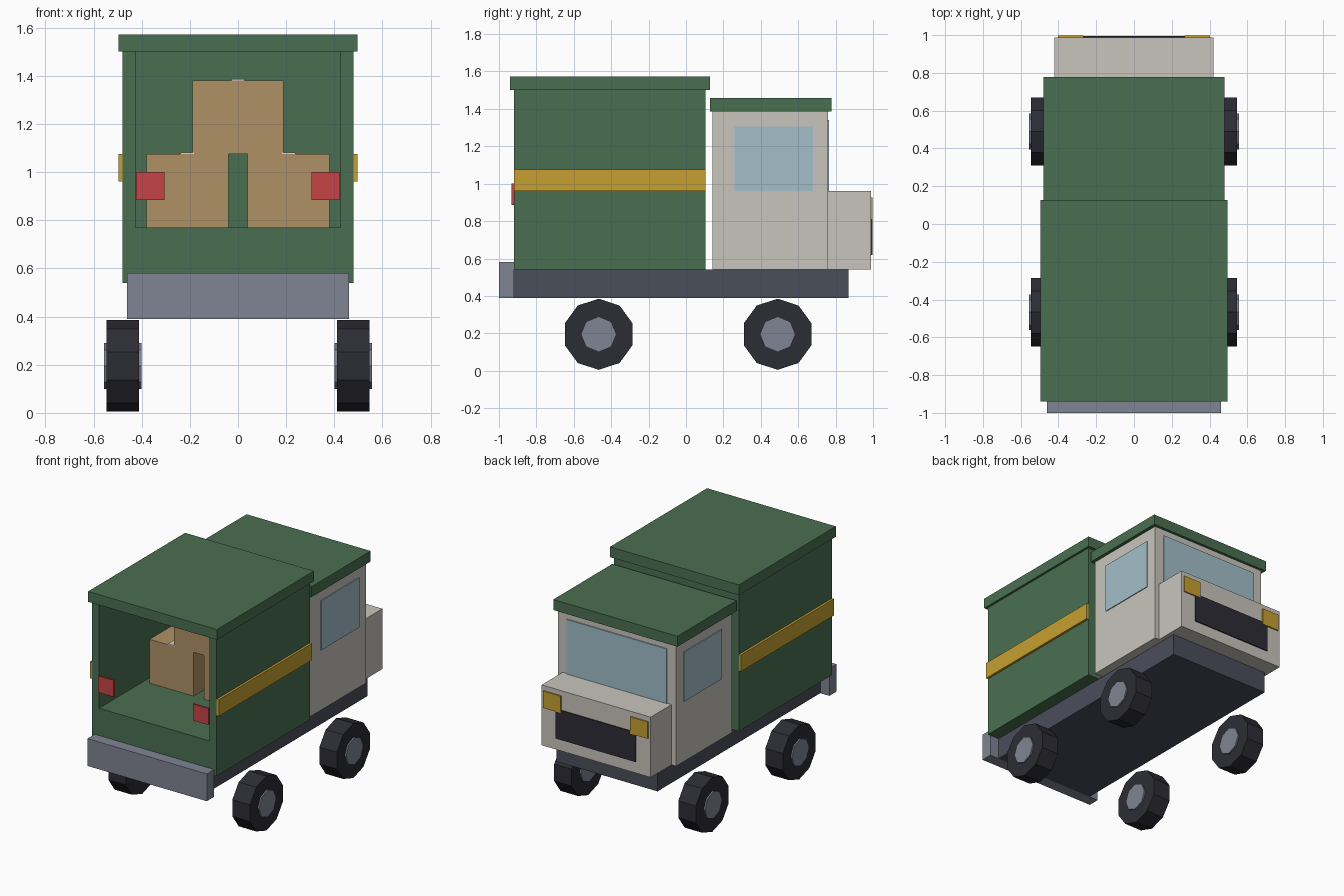
import bpy
import math

if "Cube" in bpy.data.objects:
    bpy.data.objects.remove(bpy.data.objects["Cube"], do_unlink=True)


def material(name, rgb):
    """Flat colour given as 0-255 display values, stored linear."""
    lin = [((c / 255 + 0.055) / 1.055) ** 2.4 for c in rgb] + [1.0]
    m = bpy.data.materials.new(name)
    m.use_nodes = True
    m.diffuse_color = lin
    bsdf = next(n for n in m.node_tree.nodes if n.type == "BSDF_PRINCIPLED")
    bsdf.inputs["Base Color"].default_value = lin
    return m


green = material("green_paint", (74, 111, 81))
gold = material("gold_paint", (199, 160, 50))
cream = material("cream_paint", (201, 197, 189))
slate = material("chassis_slate", (74, 78, 90))
steel = material("steel_grey", (127, 133, 147))
black = material("rubber_black", (44, 44, 53))
glass = material("window_blue", (163, 191, 202))
red = material("tail_red", (198, 68, 70))
card = material("cardboard", (176, 145, 102))
tape = material("tape_white", (218, 214, 205))


def box(name, x, y, z, mat):
    """Box from (min, max) ranges on each axis."""
    bpy.ops.mesh.primitive_cube_add(size=1)
    ob = bpy.context.object
    ob.name = name
    ob.location = [(a + b) / 2 for a, b in (x, y, z)]
    ob.scale = [b - a for a, b in (x, y, z)]
    bpy.ops.object.transform_apply(location=True, rotation=False, scale=True)
    if mat:
        ob.data.materials.append(mat)
    return ob


def wide(name, half, y, z, mat):
    """Box centred on x = 0."""
    return box(name, (-half, half), y, z, mat)


def pair(name, x, y, z, mat):
    """Box on both sides of the truck."""
    for side, s in (("left", 1), ("right", -1)):
        box(f"{side}_{name}", sorted((s * x[0], s * x[1])), y, z, mat)


def disc(name, sides, radius, width, loc, mat):
    """Faceted cylinder along x with a corner at the top."""
    bpy.ops.mesh.primitive_cylinder_add(vertices=sides, radius=radius, depth=width)
    ob = bpy.context.object
    ob.name = name
    ob.rotation_euler = (math.pi / 2, 0, math.pi / 2)
    ob.location = loc
    ob.data.materials.append(mat)


# Chassis and rear bumper
wide("chassis", 0.39, (-0.92, 0.87), (0.39, 0.54), slate)
wide("rear_bumper", 0.46, (-1.0, -0.92), (0.39, 0.58), steel)

# Wheels
for end, y in (("rear", -0.467), ("front", 0.49)):
    for side, s in (("left", 1), ("right", -1)):
        loc = (s * 0.478, y, 0.195)
        disc(f"{end}_{side}_tyre", 10, 0.19, 0.135, loc, black)
        disc(f"{end}_{side}_hub", 8, 0.095, 0.155, loc, steel)

# Cargo body, hollowed from the rear
body = wide("cargo_body", 0.48, (-0.92, 0.105), (0.54, 1.5), green)
cutter = wide("cargo_cutter", 0.425, (-1.1, 0.05), (0.77, 1.7), None)
cut = body.modifiers.new("hollow", "BOOLEAN")
cut.operation = "DIFFERENCE"
cut.solver = "EXACT"
cut.object = cutter
bpy.context.view_layer.objects.active = body
bpy.ops.object.modifier_apply(modifier=cut.name)
bpy.data.objects.remove(cutter, do_unlink=True)

wide("cargo_roof", 0.496, (-0.94, 0.127), (1.5, 1.572), green)
pair("side_stripe", (0.48, 0.496), (-0.92, 0.105), (0.96, 1.075), gold)
pair("tail_light", (0.305, 0.424), (-0.932, -0.92), (0.885, 1.0), red)

# Parcels with tape strips
for name, x, z in (("left_parcel", 0.21, 0.77), ("right_parcel", -0.21, 0.77),
                   ("top_parcel", 0.0, 1.075)):
    half = 0.19 if name == "top_parcel" else 0.17
    depth = (-0.43, -0.09)
    box(name, (x - half, x + half), depth, (z, z + 0.305), card)
    box(name + "_tape", (x - 0.028, x + 0.028), depth, (z + 0.305, z + 0.312), tape)

# Cab and hood
wide("cab", 0.455, (0.142, 0.758), (0.54, 1.385), cream)
wide("cab_roof", 0.478, (0.128, 0.777), (1.385, 1.458), green)
wide("hood", 0.42, (0.758, 0.988), (0.54, 0.96), cream)
wide("windscreen", 0.385, (0.758, 0.765), (0.96, 1.34), glass)
pair("side_window", (0.455, 0.461), (0.26, 0.68), (0.96, 1.305), glass)
wide("grille", 0.308, (0.988, 0.996), (0.62, 0.825), black)
pair("headlight", (0.268, 0.402), (0.988, 0.9975), (0.808, 0.925), gold)
